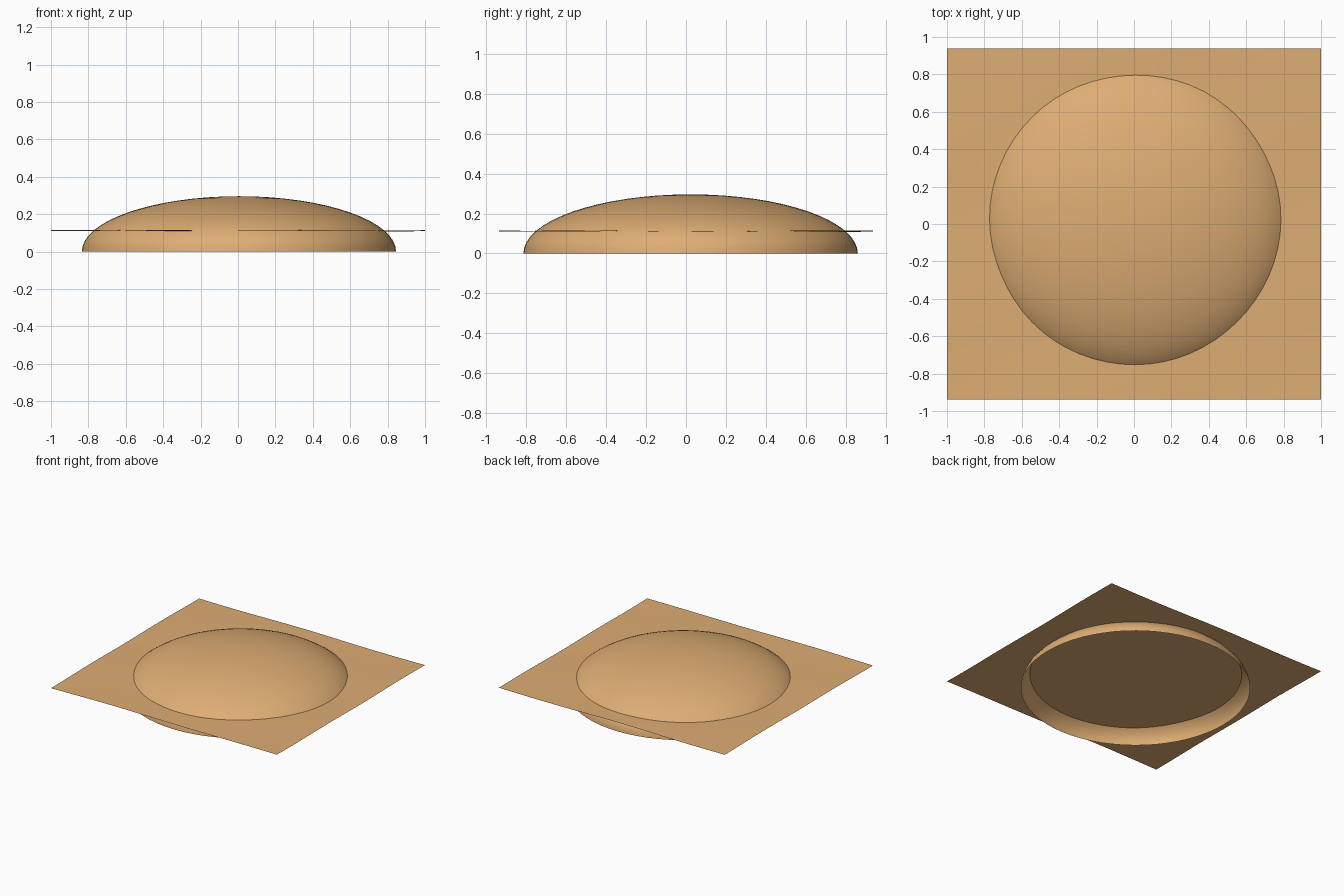
import bpy, bmesh, math

if "Cube" in bpy.data.objects:
    bpy.data.objects.remove(bpy.data.objects["Cube"])

tan = bpy.data.materials.new("sandy tan")
tan.diffuse_color = (0.73, 0.42, 0.174, 1)
tan.use_nodes = True
tan.node_tree.nodes["Principled BSDF"].inputs["Base Color"].default_value = tan.diffuse_color

def finish(bm, name):
    mesh = bpy.data.meshes.new(name)
    bm.to_mesh(mesh)
    bm.free()
    mesh.materials.append(tan)
    mesh.shade_smooth()
    obj = bpy.data.objects.new(name, mesh)
    bpy.context.collection.objects.link(obj)
    return obj

# Domed mound: upper half of a flattened sphere, open underneath
bm = bmesh.new()
bmesh.ops.create_uvsphere(bm, u_segments=64, v_segments=32, radius=1)
bmesh.ops.delete(bm, geom=[v for v in bm.verts if v.co.z < -1e-4], context='VERTS')
for v in bm.verts:
    v.co = (0.84 * v.co.x + 0.005, 0.838 * v.co.y + 0.023, max(0, 0.296 * v.co.z))
finish(bm, "dome_mound")

# Thin, gently rippled sheet passing through the mound
bm = bmesh.new()
bmesh.ops.create_grid(bm, x_segments=20, y_segments=20, size=1)
for v in bm.verts:
    x, y = v.co.x, v.co.y * 0.937
    ripple = math.sin(5.3 * x + 2.1 * y) + math.sin(7.1 * y - 3.7 * x + 1)
    v.co = (x, y, 0.112 + 0.0018 * ripple)
finish(bm, "rippled_sheet")
